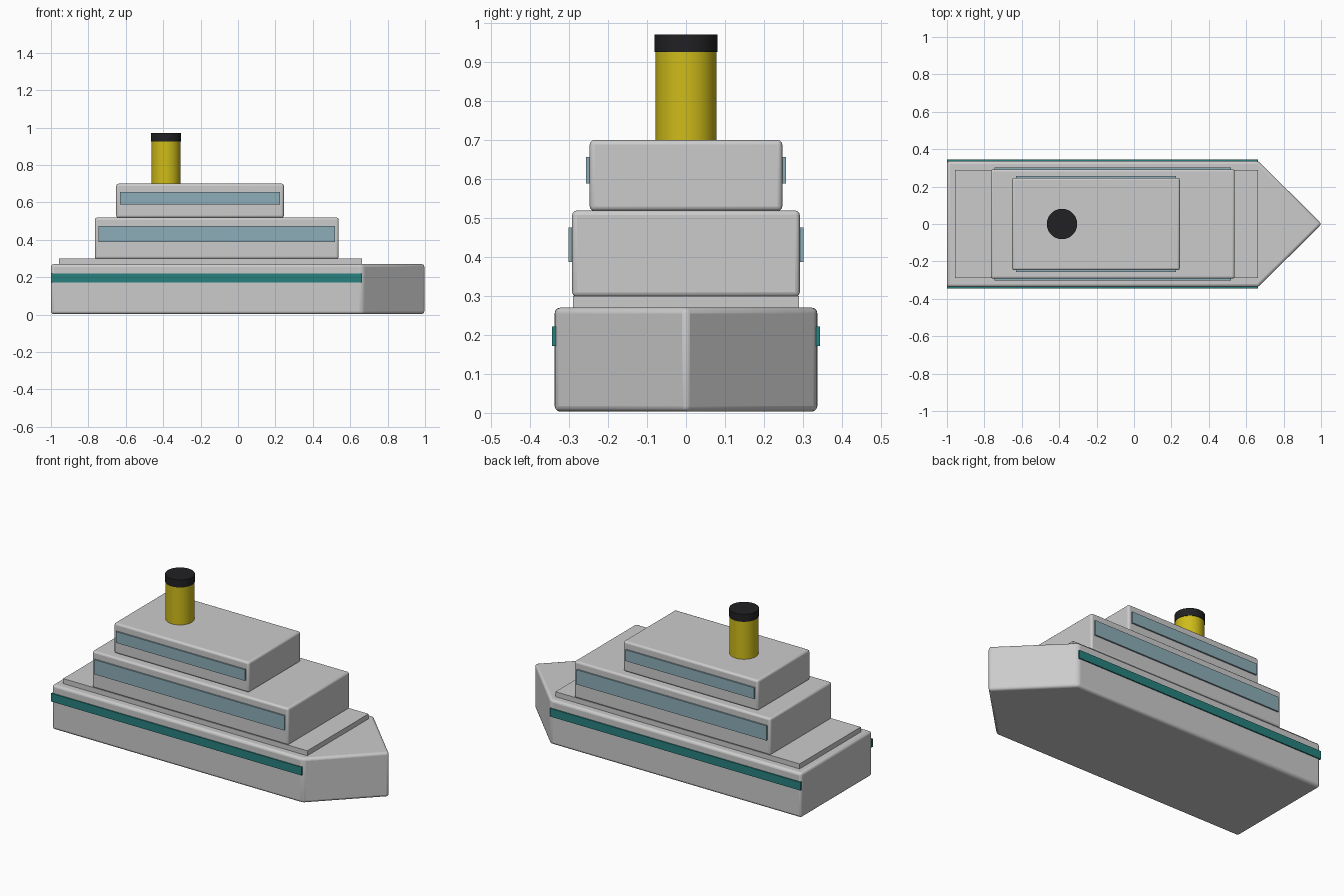
import bpy, bmesh

if "Cube" in bpy.data.objects:
    bpy.data.objects.remove(bpy.data.objects["Cube"])


def material(name, rgb):
    m = bpy.data.materials.new(name)
    m.diffuse_color = (*rgb, 1)
    m.use_nodes = True
    m.node_tree.nodes["Principled BSDF"].inputs["Base Color"].default_value = m.diffuse_color
    return m


teal = material("teal", (0.02, 0.22, 0.21))
glass = material("glass", (0.27, 0.42, 0.48))
yellow = material("yellow", (0.62, 0.50, 0.01))
black = material("black", (0.015, 0.015, 0.017))


def prism(name, outline, z0, z1, mat=None, bevel=0):
    bm = bmesh.new()
    base = bm.faces.new([bm.verts.new((x, y, z0)) for x, y in outline])
    top = bmesh.ops.extrude_face_region(bm, geom=[base])["geom"]
    verts = [v for v in top if isinstance(v, bmesh.types.BMVert)]
    bmesh.ops.translate(bm, verts=verts, vec=(0, 0, z1 - z0))
    bmesh.ops.recalc_face_normals(bm, faces=bm.faces)
    mesh = bpy.data.meshes.new(name)
    bm.to_mesh(mesh)
    bm.free()
    ob = bpy.data.objects.new(name, mesh)
    bpy.context.collection.objects.link(ob)
    if mat:
        mesh.materials.append(mat)
    if bevel:
        mod = ob.modifiers.new("soft_edges", 'BEVEL')
        mod.width, mod.segments = bevel, 3
        bpy.context.view_layer.objects.active = ob
        ob.select_set(True)
        bpy.ops.object.shade_smooth_by_angle()
        ob.select_set(False)
    return ob


def box(name, x0, x1, y0, y1, z0, z1, mat=None, bevel=0):
    return prism(name, [(x0, y0), (x1, y0), (x1, y1), (x0, y1)], z0, z1, mat, bevel)


def cylinder(name, x, r, z0, z1, mat):
    bpy.ops.mesh.primitive_cylinder_add(vertices=48, radius=r, depth=z1 - z0,
                                        location=(x, 0, (z0 + z1) / 2))
    ob = bpy.context.object
    ob.name = name
    ob.data.materials.append(mat)
    bpy.ops.object.shade_smooth_by_angle()
    ob.select_set(False)


# Hull with pointed bow, and the raised deck
prism("hull", [(-1, -0.337), (0.665, -0.337), (1.003, 0), (0.665, 0.337), (-1, 0.337)],
      0.003, 0.27, bevel=0.015)
box("deck", -0.957, 0.663, -0.29, 0.29, 0.265, 0.30)

# Stacked cabins
box("lower_cabin", -0.765, 0.538, -0.292, 0.292, 0.298, 0.519, bevel=0.012)
box("upper_cabin", -0.651, 0.245, -0.247, 0.247, 0.518, 0.70, bevel=0.012)

# Stripes and window bands on both sides
for side, s in (("right", -1), ("left", 1)):
    for part, x0, x1, yin, yout, z0, z1, mat in (
            ("hull_stripe", -1, 0.663, 0.33, 0.344, 0.172, 0.221, teal),
            ("lower_windows", -0.745, 0.518, 0.285, 0.301, 0.387, 0.475, glass),
            ("upper_windows", -0.632, 0.225, 0.24, 0.256, 0.589, 0.656, glass)):
        box(f"{part}_{side}", x0, x1, *sorted((s * yin, s * yout)), z0, z1, mat)

# Funnel and cap
cylinder("funnel", -0.385, 0.078, 0.69, 0.93, yellow)
cylinder("funnel_cap", -0.385, 0.081, 0.926, 0.971, black)
